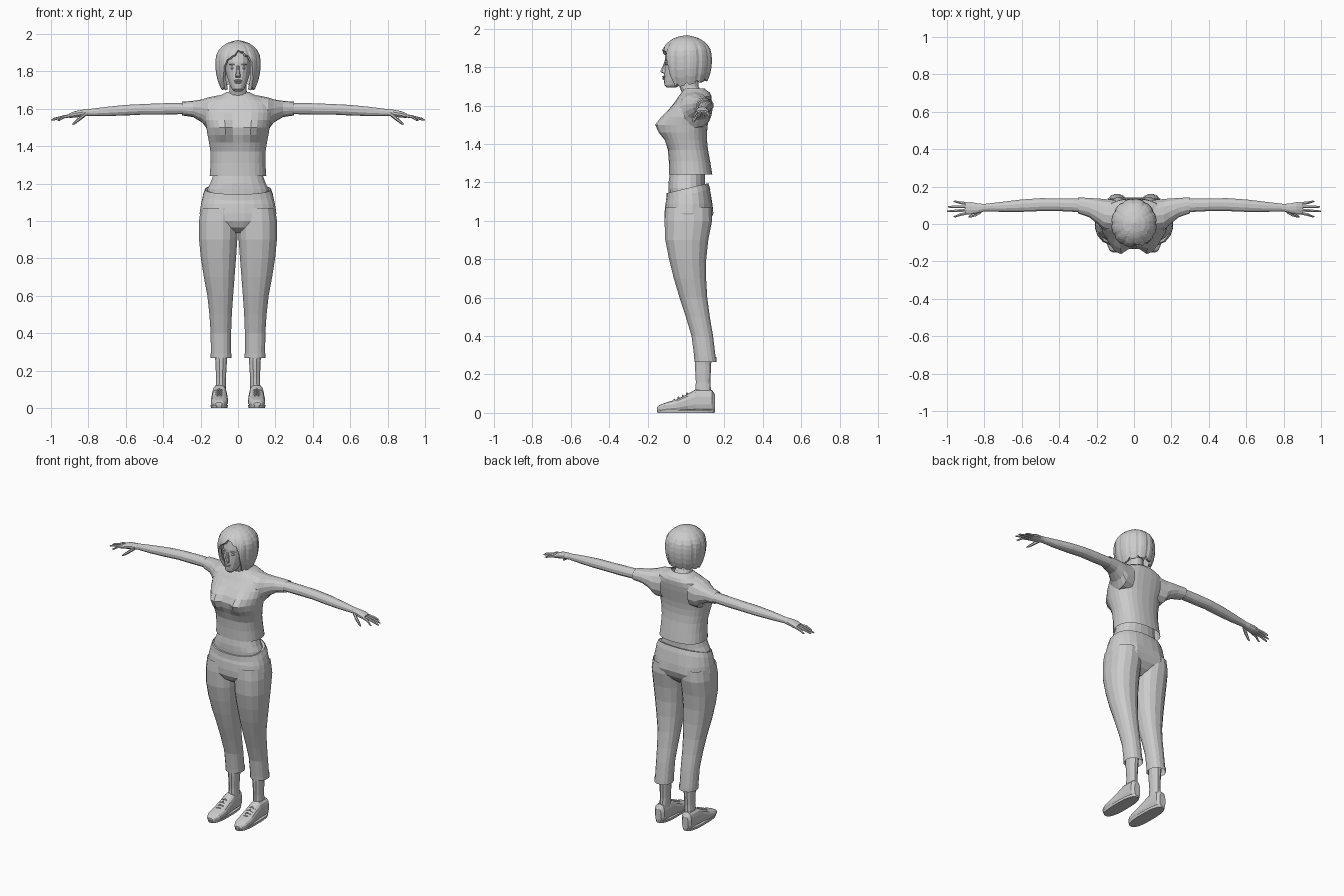
import bpy, bmesh, math
from math import sin, cos, exp, pi, radians
from mathutils import Vector


def finish(name, bm, mirror=False):
    bmesh.ops.recalc_face_normals(bm, faces=bm.faces)
    me = bpy.data.meshes.new(name)
    bm.to_mesh(me)
    bm.free()
    ob = bpy.data.objects.new(name, me)
    bpy.context.collection.objects.link(ob)
    if mirror:
        ob.modifiers.new("Mirror", 'MIRROR').use_mirror_merge = False
    return ob


def power(v, p):
    return math.copysign(abs(v) ** p, v)


def loft(name, rings, axis='z', n=16, p=0.88, caps=True, mirror=False, tweak=None):
    """Skin rounded sections; ring = (position, a0, a1, b0, b1) with a, b the other axes."""
    bm = bmesh.new()
    loops = []
    for t, a0, a1, b0, b1 in rings:
        loop = []
        for i in range(n):
            th = 2 * pi * (i + 0.5) / n
            a = (a0 + a1) / 2 + (a1 - a0) / 2 * power(cos(th), p)
            b = (b0 + b1) / 2 + (b1 - b0) / 2 * power(sin(th), p)
            co = {'x': (t, a, b), 'y': (a, t, b), 'z': (a, b, t)}[axis]
            loop.append(bm.verts.new(tweak(*co) if tweak else co))
        loops.append(loop)
    for l0, l1 in zip(loops, loops[1:]):
        for i in range(n):
            j = (i + 1) % n
            bm.faces.new((l0[i], l0[j], l1[j], l1[i]))
    if caps:
        bm.faces.new(loops[0])
        bm.faces.new(loops[-1])
    return finish(name, bm, mirror)


def sym(rows):
    """Rows (z, half width, front y, back y) to loft rings centred on x = 0."""
    return [(z, -r, r, f, b) for z, r, f, b in rows]


def tube(name, pts, n=6, mirror=True):
    """Round limb through points (x, y, z, radius) running along x."""
    return loft(name, [(x, y - r, y + r, z - r, z + r) for x, y, z, r in pts],
                'x', n, 1, True, mirror)


def blob(name, loc, size, mirror=False):
    bm = bmesh.new()
    bmesh.ops.create_uvsphere(bm, u_segments=10, v_segments=6, radius=1)
    for v in bm.verts:
        v.co = Vector([c * s + l for c, s, l in zip(v.co, size, loc)])
    return finish(name, bm, mirror)


# Shoes: upper, sole, laces
loft("shoe_upper", [(.152, .078, .122, .008, .095), (.135, .064, .136, .006, .12),
                    (.05, .06, .138, .006, .122), (.01, .057, .14, .006, .1),
                    (-.05, .053, .146, .006, .07), (-.11, .057, .145, .006, .052),
                    (-.14, .072, .132, .006, .04), (-.15, .085, .12, .008, .03)],
     'y', 14, .7, mirror=True)
loft("shoe_sole", [(0, .056, .145, -.15, .15), (.016, .053, .147, -.154, .154)],
     'z', 20, .75, mirror=True)
for k in range(4):
    y = .005 - .022 * k
    z = .1 - .0105 * k
    tube("shoe_lace", [(.075, y, z - .01, .004), (.1, y, z + .001, .005), (.125, y, z - .01, .004)])

# Ankles
loft("ankle", [(.08, .064, .122, .045, .135), (.16, .064, .118, .05, .128),
               (.25, .058, .122, .045, .132), (.34, .055, .13, .045, .14)], n=12, mirror=True)

# Trousers: legs, turned cuffs, hips, waistband
loft("trouser_leg", [(.268, .037, .146, .045, .158), (.4, .036, .147, .028, .142),
                     (.5, .032, .154, -.002, .125), (.6, .025, .165, -.035, .112),
                     (.7, .017, .184, -.065, .106), (.8, .009, .2, -.09, .107),
                     (.9, .002, .21, -.11, .118), (1.0, 0, .21, -.114, .138),
                     (1.07, 0, .2, -.108, .135)], n=16, caps=False, mirror=True)
loft("trouser_cuff", [(.266, .035, .148, .043, .161), (.292, .035, .149, .041, .159)],
     n=16, caps=False, mirror=True)


def hip_shape(x, y, z):
    if y > 0:
        y += .016 * exp(-((abs(x) - .085) / .05) ** 2) * exp(-((z - 1.04) / .05) ** 2)
    if z > 1.12:
        z += .24 * y
    return x, y, z


loft("trouser_hips", sym([(.935, .05, -.05, .06), (.965, .13, -.095, .1), (1.0, .195, -.112, .125),
                          (1.04, .207, -.113, .135), (1.09, .199, -.108, .136),
                          (1.135, .187, -.102, .125), (1.165, .174, -.1, .115)]),
     n=24, p=.85, tweak=hip_shape)
loft("waistband", sym([(1.134, .189, -.104, .127), (1.168, .176, -.102, .117)]),
     n=24, p=.85, caps=False, tweak=hip_shape)

# Bare waist
loft("waist", sym([(1.11, .172, -.09, .1), (1.17, .165, -.092, .1), (1.2, .15, -.092, .1),
                   (1.25, .132, -.085, .1), (1.36, .13, -.08, .1)]), n=20)


# Shirt: body, sleeves, neckline
def bust(x, y, z):
    if y < 0:
        y -= .052 * exp(-((abs(x) - .082) / .05) ** 2) * exp(-((z - 1.495) / .055) ** 2)
    return x, y, z


loft("shirt_body", sym([(1.24, .152, -.088, .138), (1.31, .147, -.09, .126), (1.37, .148, -.095, .115),
                        (1.42, .156, -.108, .11), (1.46, .164, -.116, .11), (1.5, .17, -.118, .114),
                        (1.54, .178, -.11, .121), (1.58, .18, -.088, .128), (1.62, .175, -.058, .133),
                        (1.647, .15, -.04, .134), (1.667, .105, -.025, .125), (1.685, .068, -.012, .1)]),
     n=28, p=.82, caps=False, tweak=bust)
loft("shirt_sleeve", [(.1, -.045, .13, 1.48, 1.672), (.16, -.035, .135, 1.485, 1.66),
                      (.19, -.005, .138, 1.525, 1.65), (.24, .035, .14, 1.555, 1.642),
                      (.3, .056, .144, 1.564, 1.637)], 'x', 14, caps=False, mirror=True)
loft("neckline", sym([(1.675, .075, -.022, .106), (1.69, .064, -.014, .098)]), n=20, caps=False)

# Arms and hands
loft("arm", [(.24, .06, .135, 1.572, 1.632), (.4, .068, .138, 1.567, 1.63), (.5, .068, .139, 1.568, 1.626),
             (.6, .064, .132, 1.563, 1.621), (.7, .064, .12, 1.56, 1.611), (.8, .067, .108, 1.561, 1.598),
             (.83, .058, .11, 1.557, 1.595), (.87, .05, .118, 1.552, 1.588), (.9, .052, .116, 1.55, 1.576)],
     'x', 12, mirror=True)
for y0, y1, tip, z in [(.06, .04, .965, 1.537), (.076, .068, 1.0, 1.539),
                       (.092, .092, .995, 1.542), (.108, .12, .965, 1.544)]:
    tube("finger", [(.88, y0, 1.565, .009), (.93, (y0 + y1) / 2, 1.557, .0085),
                    (tip - .01, y1, z + .003, .006), (tip, y1, z, .003)])
tube("thumb", [(.815, .07, 1.572, .013), (.845, .052, 1.548, .012),
               (.872, .042, 1.526, .009), (.886, .038, 1.516, .004)])

# Neck and head
loft("neck", sym([(1.62, .07, -.01, .1), (1.665, .056, -.02, .085), (1.7, .046, -.035, .065),
                  (1.78, .046, -.05, .06)]), n=14)
loft("head", sym([(1.693, .02, -.1, -.055), (1.705, .033, -.112, -.03), (1.73, .046, -.115, .03),
                  (1.765, .058, -.114, .07), (1.8, .066, -.112, .09), (1.85, .07, -.11, .098),
                  (1.9, .066, -.1, .095), (1.935, .045, -.07, .06)]), n=18)
loft("nose", sym([(1.768, .015, -.12, -.1), (1.776, .015, -.135, -.1), (1.8, .01, -.125, -.1),
                  (1.83, .007, -.112, -.1)]), n=8)
blob("upper_lip", (0, -.114, 1.75), (.024, .01, .006))
blob("lower_lip", (0, -.113, 1.74), (.02, .01, .006))
blob("eye", (.028, -.099, 1.817), (.014, .01, .007), True)
blob("eyebrow", (.029, -.1, 1.836), (.019, .01, .004), True)


# Bobbed hair: a dome whose lower edge follows the fringe, sides and nape
def lookup(keys, v):
    for (a, fa), (b, fb) in zip(keys, keys[1:]):
        if v <= b:
            return fa + (fb - fa) * (v - a) / (b - a)
    return keys[-1][1]


EDGE = [(-180, 1.735), (-120, 1.72), (-75, 1.705), (-50, 1.7), (-40, 1.82), (-20, 1.88), (12, 1.915),
        (38, 1.85), (50, 1.7), (80, 1.705), (130, 1.725), (180, 1.735)]
WIDTH = [(1.69, .68), (1.72, .8), (1.76, .92), (1.8, .98), (1.85, 1), (1.89, .95), (1.92, .81),
         (1.945, .58), (1.958, .36), (1.967, 0)]
bm = bmesh.new()
cols, rows = 48, 10
top = bm.verts.new((0, .005, 1.967))
grid = []
for c in range(cols):
    deg = -180 + 360 * c / cols
    low = lookup(EDGE, deg) + (.012 if c % 4 == 0 else -.003)
    ridge = .965 if c % 4 == 0 else 1.0
    col = []
    for r in range(1, rows + 1):
        s = r / rows
        z = 1.967 - (1.967 - low) * s ** 1.7
        w = lookup(WIDTH, z) * (1 + (ridge - 1) * min(1, s * 2))
        col.append(bm.verts.new((.123 * w * sin(radians(deg)),
                                 .003 - .134 * w * cos(radians(deg)), z)))
    grid.append(col)
for c in range(cols):
    a, b = grid[c], grid[(c + 1) % cols]
    bm.faces.new((top, a[0], b[0]))
    for r in range(rows - 1):
        bm.faces.new((a[r], a[r + 1], b[r + 1], b[r]))
hair = finish("hair", bm)
shell = hair.modifiers.new("Thickness", 'SOLIDIFY')
shell.thickness = .018
shell.offset = -1
